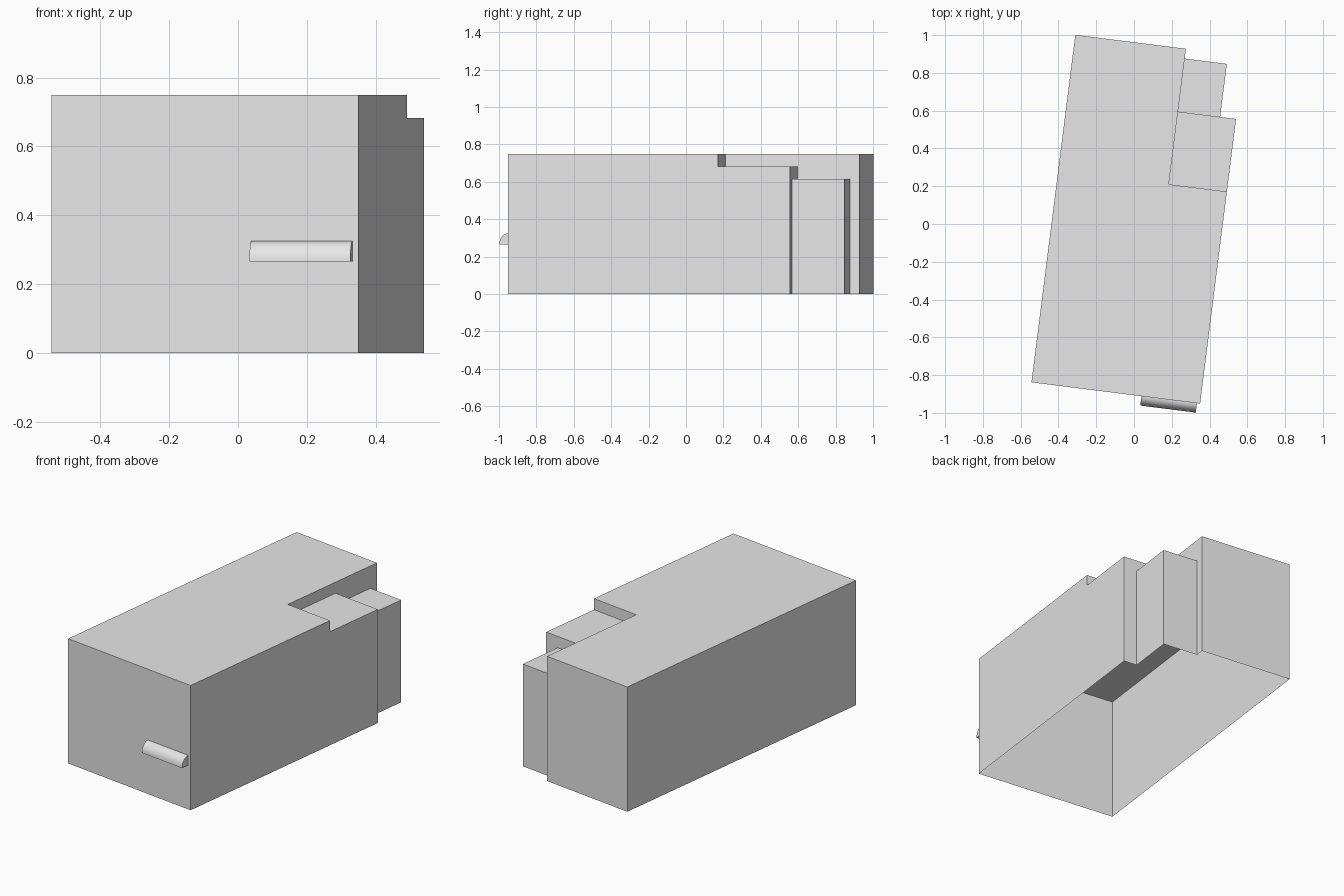
import bpy, bmesh
from math import sin, cos, pi, radians
from mathutils import Matrix

if "Cube" in bpy.data.objects:
    bpy.data.objects.remove(bpy.data.objects["Cube"], do_unlink=True)

GREY = (0.8, 0.8, 0.8, 1)
mat = bpy.data.materials.new("plain grey")
mat.use_nodes = True
mat.diffuse_color = GREY
mat.node_tree.nodes["Principled BSDF"].inputs["Base Color"].default_value = GREY

# The whole building is turned slightly about its front left corner
PLACE = Matrix.Translation((-0.543, -0.838, 0)) @ Matrix.Rotation(radians(-7.2), 4, "Z")


def finish(name, bm):
    mesh = bpy.data.meshes.new(name)
    bm.transform(PLACE)
    bm.to_mesh(mesh)
    bm.free()
    mesh.materials.append(mat)
    obj = bpy.data.objects.new(name, mesh)
    bpy.context.collection.objects.link(obj)
    return obj


def open_block(name, top, outline):
    """Roof over a counter-clockwise outline of (u, v, wall base); base None means no wall."""
    bm = bmesh.new()
    roof = [bm.verts.new((u, v, top)) for u, v, _ in outline]
    bm.faces.new(roof)
    count = len(outline)
    feet = {}
    for i, (u, v, base) in enumerate(outline):
        if base is None:
            continue
        j = (i + 1) % count
        ends = []
        for k in (i, j):
            if (k, base) not in feet:
                feet[k, base] = bm.verts.new((outline[k][0], outline[k][1], base))
            ends.append(feet[k, base])
        bm.faces.new((ends[0], ends[1], roof[j], roof[i]))
    return finish(name, bm)


# Main dimensions
width, length, inner = 0.9, 1.854, 0.59
notch, step, end = 1.131, 1.519, 1.802
narrow = 0.815
high, middle, low = 0.75, 0.683, 0.615

# Tall hall with a notched corner, open underneath
open_block("main_hall", high, [
    (0, 0, 0), (width, 0, 0), (width, notch, middle), (inner, notch, middle),
    (inner, step, low), (inner, end, 0), (inner, length, 0), (0, length, 0)])

# Two lower side wings stepping down towards the back
open_block("middle_wing", middle, [
    (inner, notch, None), (width, notch, 0), (width, step, 0),
    (narrow, step, low), (inner, step, None)])
open_block("low_wing", low, [
    (inner, step, None), (narrow, step, 0), (narrow, end, 0), (inner, end, None)])

# Quarter-round awning on the front wall
bm = bmesh.new()
steps = 10
profile = [(0, 0.265)] + [
    (-0.05 * cos(pi / 2 * i / steps), 0.265 + 0.06 * sin(pi / 2 * i / steps))
    for i in range(steps + 1)]
left, right = [[bm.verts.new((u, v, z)) for v, z in profile] for u in (0.587, 0.883)]
bm.faces.new(left)
bm.faces.new(right)
for i in range(len(profile)):
    j = (i + 1) % len(profile)
    bm.faces.new((left[i], left[j], right[j], right[i]))
bmesh.ops.recalc_face_normals(bm, faces=bm.faces)
awning = finish("front_awning", bm)
bpy.context.view_layer.objects.active = awning
awning.select_set(True)
bpy.ops.object.shade_smooth_by_angle(angle=radians(30))
